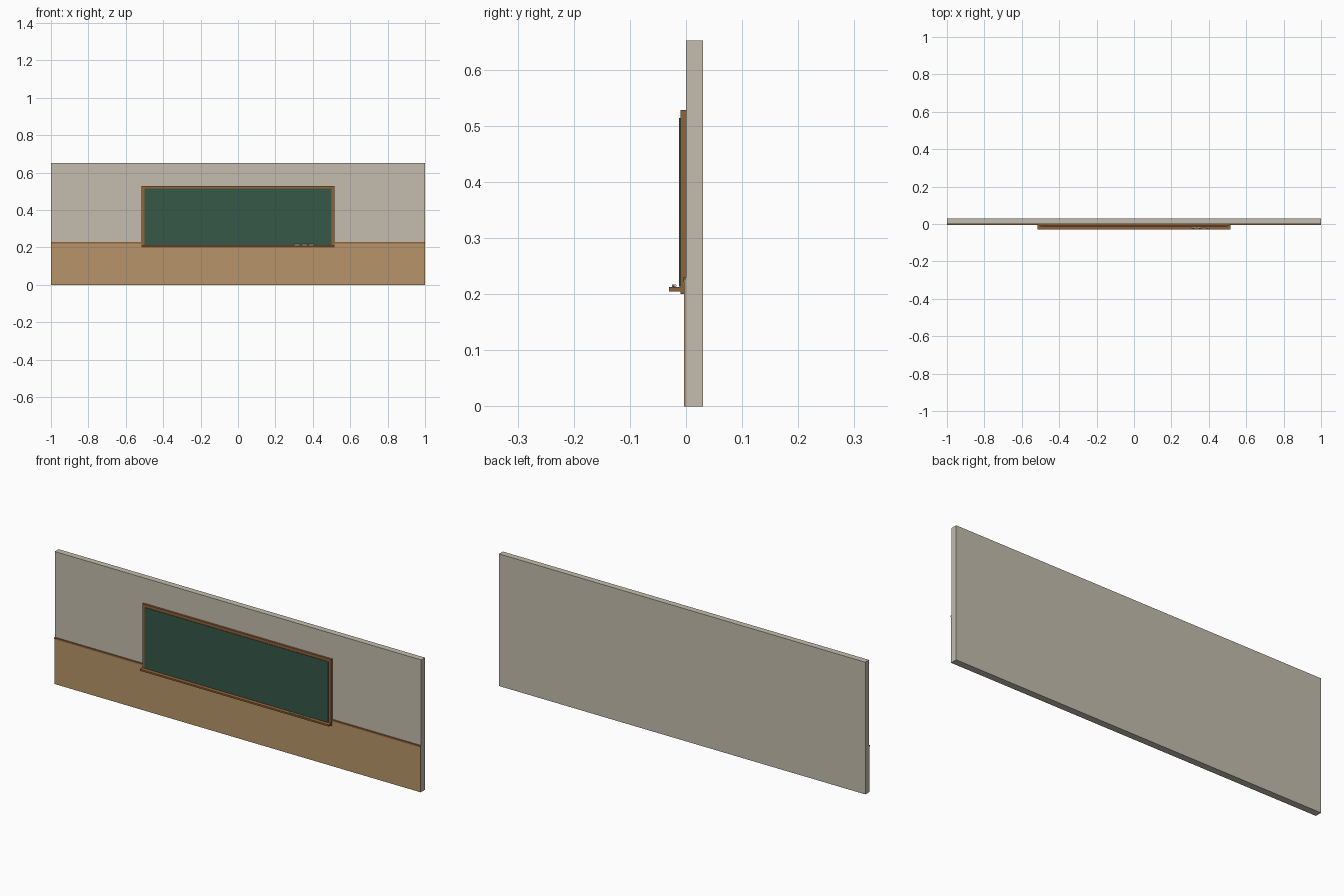
import bpy, math

cube = bpy.data.objects.get("Cube")
if cube:
    bpy.data.objects.remove(cube, do_unlink=True)


def linear(c):
    c /= 255
    return c / 12.92 if c <= 0.04045 else ((c + 0.055) / 1.055) ** 2.4


def material(name, *rgb):
    m = bpy.data.materials.new(name)
    m.use_nodes = True
    col = tuple(linear(c) for c in rgb) + (1.0,)
    m.diffuse_color = col
    bsdf = next(n for n in m.node_tree.nodes if n.type == 'BSDF_PRINCIPLED')
    bsdf.inputs["Base Color"].default_value = col
    return m


plaster = material("warm_grey_plaster", 196, 189, 174)
panel_wood = material("light_wood", 183, 149, 106)
frame_wood = material("brown_wood", 146, 98, 57)
slate = material("green_slate", 53, 88, 72)
chalk_white = material("chalk_white", 235, 235, 228)


def box(name, x, y, z, mat):
    """Box from (min, max) pairs on each axis."""
    bpy.ops.mesh.primitive_cube_add(size=1)
    ob = bpy.context.object
    ob.name = name
    mid = [(a + b) / 2 for a, b in (x, y, z)]
    size = [b - a for a, b in (x, y, z)]
    for v in ob.data.vertices:
        v.co = [c * s for c, s in zip(v.co, size)]
    ob.location = mid
    ob.data.materials.append(mat)
    return ob


# Wall, lower panelling and its top rail
box("wall", (-1, 1), (0, 0.03), (0, 0.652), plaster)
box("wainscot_panel", (-1, 1), (-0.0035, 0), (0, 0.224), panel_wood)
box("wainscot_rail", (-1, 1), (-0.0055, 0), (0.222, 0.23), frame_wood)

# Board frame: two rails and two stiles
W, T, LOW, HIGH = 0.515, 0.014, 0.2, 0.528
box("frame_top", (-W, W), (-0.010, 0), (HIGH - T, HIGH), frame_wood)
box("frame_bottom", (-W, W), (-0.010, 0), (LOW, LOW + T), frame_wood)
for side, s in (("left", 1), ("right", -1)):
    xs = sorted((s * W, s * (W - T)))
    box("frame_" + side, xs, (-0.010, 0), (LOW + T, HIGH - T), frame_wood)

# Writing surface, slightly proud of the frame
box("writing_board", (T - W, W - T), (-0.0125, -0.002), (LOW + T, HIGH - T), slate)

# Chalk tray
box("chalk_tray", (-W, W), (-0.03, -0.009), (0.205, 0.213), frame_wood)

# Chalk sticks lying on the tray
for i, (x, turn) in enumerate(((0.315, 4), (0.355, -5), (0.392, 7))):
    bpy.ops.mesh.primitive_cylinder_add(
        vertices=10, radius=0.0024, depth=0.028, location=(x, -0.021, 0.2153),
        rotation=(0, math.radians(90), math.radians(turn)))
    stick = bpy.context.object
    stick.name = f"chalk_stick_{i + 1}"
    stick.data.materials.append(chalk_white)
    bpy.ops.object.shade_smooth_by_angle(angle=math.radians(40))
